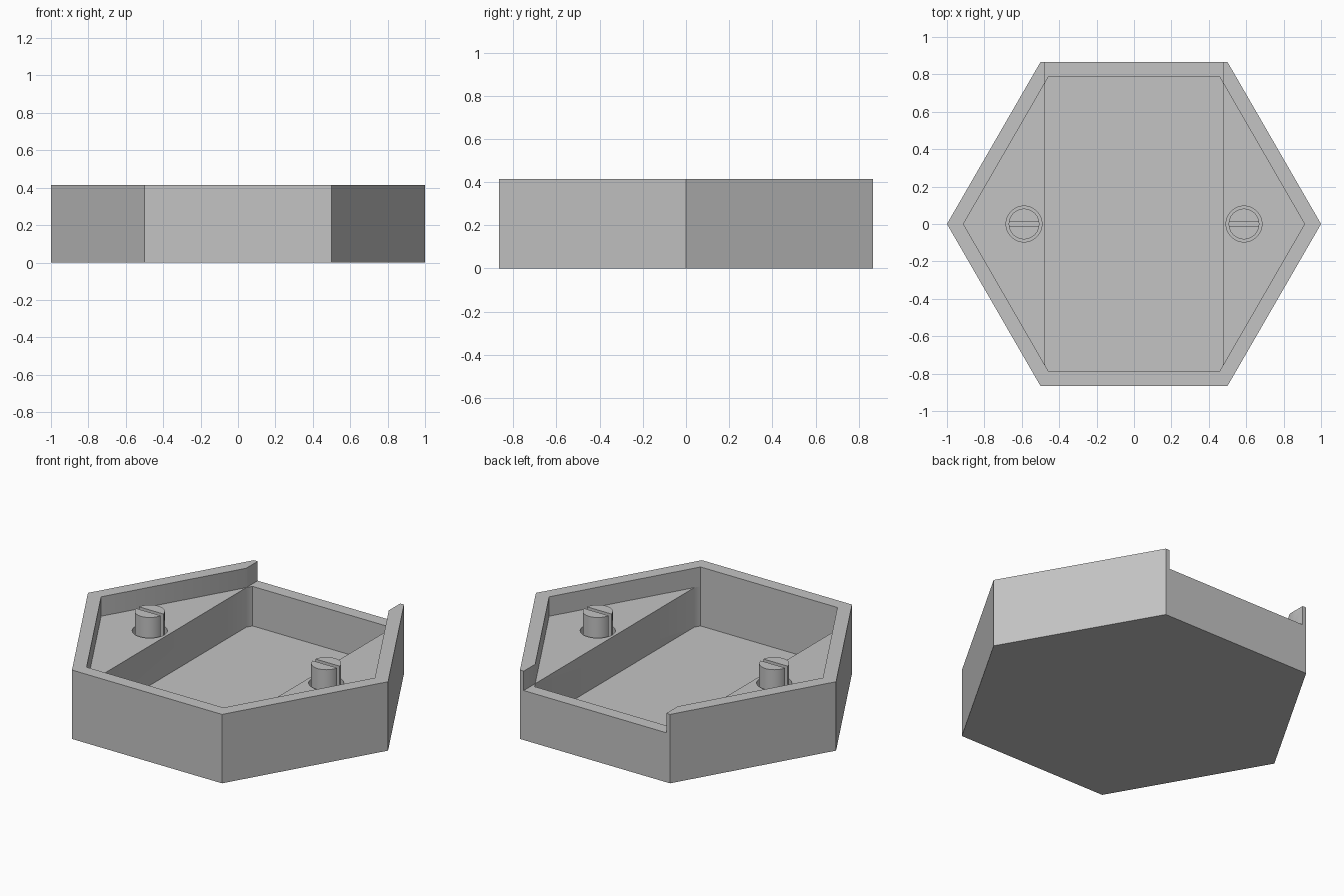
import bpy, bmesh
from math import pi, cos, sin, radians

HEIGHT, LEDGE, FLOOR = 0.415, 0.298, 0.06
INNER_R, CUT_X = 0.912, 0.475
PEG_X, PEG_R, HOLE_R = 0.588, 0.082, 0.096

cube = bpy.data.objects.get("Cube")
if cube:
    bpy.data.objects.remove(cube, do_unlink=True)

grey = bpy.data.materials.new("plain_grey")
grey.use_nodes = True
grey.diffuse_color = (0.55, 0.55, 0.55, 1)
grey.node_tree.nodes["Principled BSDF"].inputs["Base Color"].default_value = (0.55, 0.55, 0.55, 1)


def ring(sides, radius, cx=0):
    return [(cx + radius * cos(2 * pi * i / sides), radius * sin(2 * pi * i / sides))
            for i in range(sides)]


def rect(x0, x1, y0, y1):
    return [(x0, y0), (x1, y0), (x1, y1), (x0, y1)]


def prism(name, outline, z0, z1):
    """Extrude a counter-clockwise outline from z0 to z1."""
    bm = bmesh.new()
    base = bm.faces.new([bm.verts.new((x, y, z0)) for x, y in outline])
    top = bmesh.ops.extrude_face_region(bm, geom=[base])["geom"]
    verts = [v for v in top if isinstance(v, bmesh.types.BMVert)]
    bmesh.ops.translate(bm, verts=verts, vec=(0, 0, z1 - z0))
    bmesh.ops.recalc_face_normals(bm, faces=bm.faces)
    mesh = bpy.data.meshes.new(name)
    bm.to_mesh(mesh)
    bm.free()
    mesh.materials.append(grey)
    obj = bpy.data.objects.new(name, mesh)
    bpy.context.collection.objects.link(obj)
    return obj


def cut(target, cutter):
    mod = target.modifiers.new("cut", "BOOLEAN")
    mod.operation, mod.solver, mod.object = "DIFFERENCE", "EXACT", cutter
    select(target)
    bpy.ops.object.modifier_apply(modifier=mod.name)
    bpy.data.objects.remove(cutter, do_unlink=True)


def select(obj):
    bpy.ops.object.select_all(action="DESELECT")
    obj.select_set(True)
    bpy.context.view_layer.objects.active = obj


# Hexagonal tray with a shallow recess down to the side ledges
tray = prism("hexagonal_tray", ring(6, 1), 0, HEIGHT)
cut(tray, prism("recess_cutter", ring(6, INNER_R), LEDGE, HEIGHT + 0.1))

# Deep central channel between the ledges
flat_x, flat_y = INNER_R / 2, INNER_R * sin(pi / 3)
side_y = (INNER_R - CUT_X) * 3 ** 0.5
channel = [(CUT_X, -side_y), (CUT_X, side_y), (flat_x, flat_y), (-flat_x, flat_y),
           (-CUT_X, side_y), (-CUT_X, -side_y), (-flat_x, -flat_y), (flat_x, -flat_y)]
cut(tray, prism("channel_cutter", channel, FLOOR, LEDGE + 0.05))

# Opening in the back wall, flush with the ledges
cut(tray, prism("opening_cutter", rect(-CUT_X, CUT_X, 0.7, 1), LEDGE, HEIGHT + 0.1))

# Split pegs standing in round holes, one on each ledge
parts = [tray]
for side, x in (("left", PEG_X), ("right", -PEG_X)):
    cut(tray, prism("hole_cutter", ring(48, HOLE_R, x), FLOOR, HEIGHT + 0.1))
    peg = prism(side + "_split_peg", ring(48, PEG_R, x), FLOOR, HEIGHT)
    cut(peg, prism("slot_cutter", rect(x - 0.2, x + 0.2, -0.013, 0.013), FLOOR + 0.02, HEIGHT + 0.1))
    parts.append(peg)

for part in parts:
    select(part)
    bpy.ops.object.shade_smooth_by_angle(angle=radians(30))
